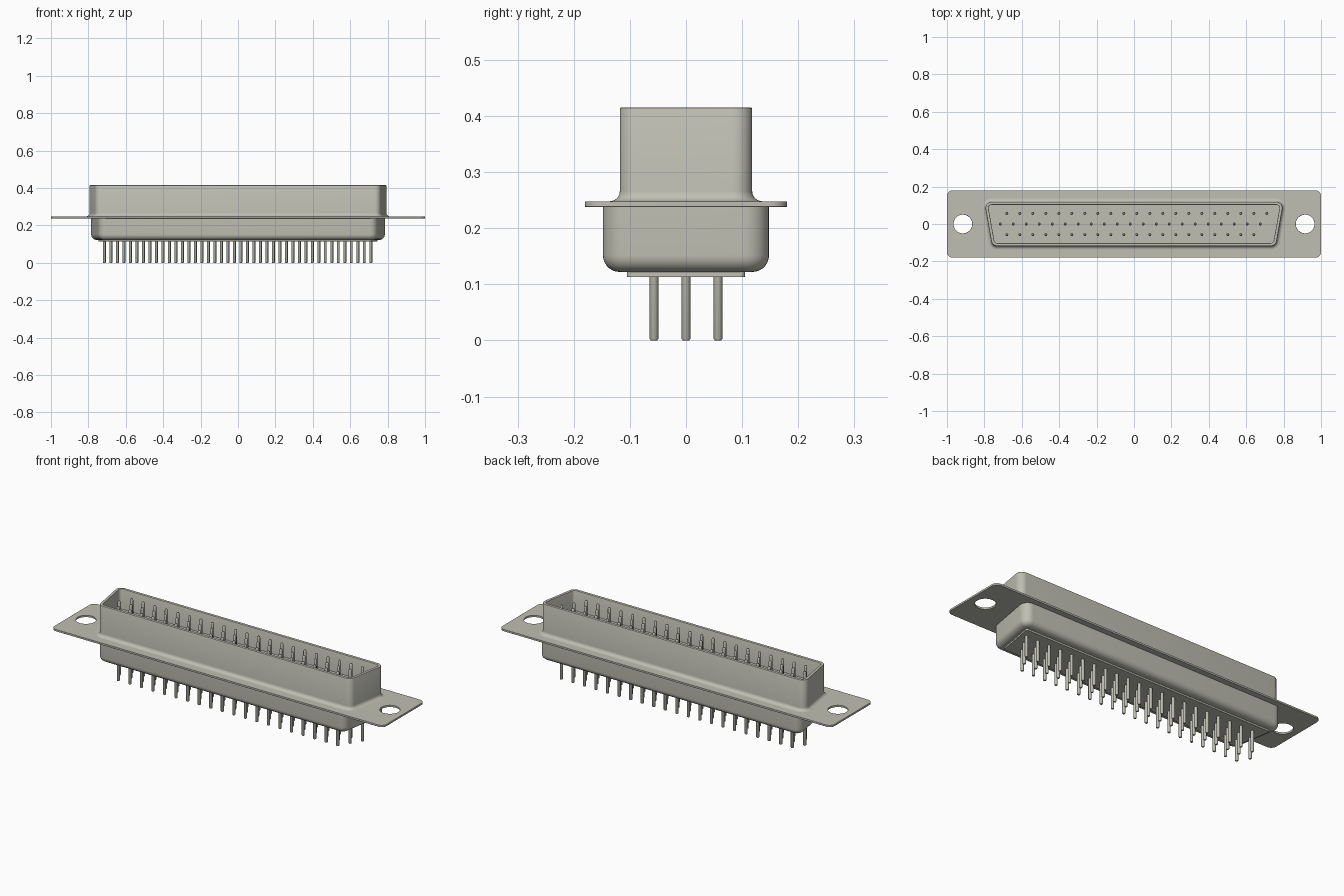
import bpy, bmesh, math
from math import sin, cos, tan, radians, pi

cube = bpy.data.objects.get("Cube")
if cube:
    bpy.data.objects.remove(cube, do_unlink=True)

metal = bpy.data.materials.new("warm grey metal")
COLOUR = (0.52, 0.52, 0.45, 1)
metal.diffuse_color = COLOUR
metal.use_nodes = True
bsdf = next(n for n in metal.node_tree.nodes if n.type == 'BSDF_PRINCIPLED')
bsdf.inputs["Base Color"].default_value = COLOUR
SLANT = radians(10)


def finish(name, bm, bevel=0):
    bmesh.ops.recalc_face_normals(bm, faces=bm.faces)
    mesh = bpy.data.meshes.new(name)
    bm.to_mesh(mesh)
    bm.free()
    mesh.materials.append(metal)
    ob = bpy.data.objects.new(name, mesh)
    bpy.context.collection.objects.link(ob)
    bpy.ops.object.select_all(action='DESELECT')
    ob.select_set(True)
    bpy.context.view_layer.objects.active = ob
    bpy.ops.object.shade_smooth_by_angle(angle=radians(35))
    if bevel:
        mod = ob.modifiers.new("soft edge", 'BEVEL')
        mod.width, mod.segments, mod.limit_method = bevel, 2, 'ANGLE'
        mod.angle_limit = radians(60)
    return ob


def arc(cx, cy, r, a0, a1, n=8):
    return [(cx + r * cos(a0 + (a1 - a0) * i / n), cy + r * sin(a0 + (a1 - a0) * i / n))
            for i in range(n + 1)]


def d_outline(xt, hy, r, offset=0):
    """Rounded trapezoid, wide at the back, grown by offset."""
    def centre(y):
        return xt - (hy - y) * tan(SLANT) - r / cos(SLANT)
    yb, yt = -hy + r, hy - r
    half = (arc(centre(yb), yb, r + offset, -pi / 2, -SLANT)
            + arc(centre(yt), yt, r + offset, -SLANT, pi / 2))
    return half + [(-x, y) for x, y in reversed(half)]


def loft(bm, rings, cap_start=True, cap_end=True):
    """Skin a list of (outline, z) rings."""
    loops = [[bm.verts.new((x, y, z)) for x, y in pts] for pts, z in rings]
    for a, b in zip(loops, loops[1:]):
        for i in range(len(a)):
            j = (i + 1) % len(a)
            bm.faces.new((a[i], a[j], b[j], b[i]))
    if cap_start:
        bm.faces.new(loops[0])
    if cap_end:
        bm.faces.new(loops[-1])


def d_part(name, xt, hy, r, profile, **caps):
    bm = bmesh.new()
    loft(bm, [(d_outline(xt, hy, r, off), z) for off, z in profile], **caps)
    return finish(name, bm)


# Mounting flange: rounded rectangle with two screw holes
bm = bmesh.new()
R = 0.03
right = arc(1 - R, -0.18 + R, R, -pi / 2, 0) + arc(1 - R, 0.18 - R, R, 0, pi / 2)
outlines = [right + [(-x, y) for x, y in reversed(right)]]
outlines += [arc(s * 0.915, 0, 0.05, 0, 2 * pi, 40)[:-1] for s in (-1, 1)]
for pts in outlines:
    vs = [bm.verts.new((x, y, 0.238)) for x, y in pts]
    for i in range(len(vs)):
        bm.edges.new((vs[i - 1], vs[i]))
bmesh.ops.triangle_fill(bm, edges=bm.edges[:], use_beauty=True)
ext = bmesh.ops.extrude_face_region(bm, geom=bm.faces[:], use_keep_orig=True)
bmesh.ops.translate(bm, vec=(0, 0, 0.01),
                    verts=[g for g in ext["geom"] if isinstance(g, bmesh.types.BMVert)])
finish("mounting_flange", bm, 0.002)

# Upper shroud: flared foot, outer wall, rounded rim, inner wall
foot = [(0.018 * (1 - sin(a)), 0.248 + 0.018 * (1 - cos(a)))
        for a in [pi / 2 * i / 6 for i in range(7)]]
rim = [(0, 0.412), (-0.001, 0.4145), (-0.003, 0.4155),
       (-0.013, 0.4155), (-0.015, 0.4145), (-0.016, 0.412), (-0.016, 0.25)]
d_part("connector_shroud", 0.80, 0.118, 0.032, foot + rim,
       cap_start=False, cap_end=False)

# Insulator floor inside the shroud
d_part("insulator_floor", 0.80, 0.118, 0.032, [(-0.0155, 0.245), (-0.0155, 0.305)])

# Lower shell with rounded bottom edge
bottom = [(-0.03 * (1 - sin(a)), 0.122 + 0.03 * (1 - cos(a)))
          for a in [pi / 2 * i / 7 for i in range(8)]]
d_part("lower_shell", 0.793, 0.148, 0.042, bottom + [(0, 0.24)])

# Thin insulator block under the shell
d_part("insulator_base", 0.748, 0.105, 0.008, [(0, 0.113), (0, 0.125)])

# Three staggered rows of round pins: start x, y, count
PITCH = 0.0695
PIN = [(0.006, 0), (0.008, 0.003), (0.008, 0.396), (0.0068, 0.401), (0.004, 0.404)]
for name, x0, y, count in (("back_pins", -0.68, 0.057, 21),
                           ("middle_pins", -0.715, 0, 21),
                           ("front_pins", -0.68, -0.057, 20)):
    bm = bmesh.new()
    for i in range(count):
        loft(bm, [(arc(x0 + PITCH * i, y, r, 0, 2 * pi, 14)[:-1], z) for r, z in PIN])
    finish(name, bm)
